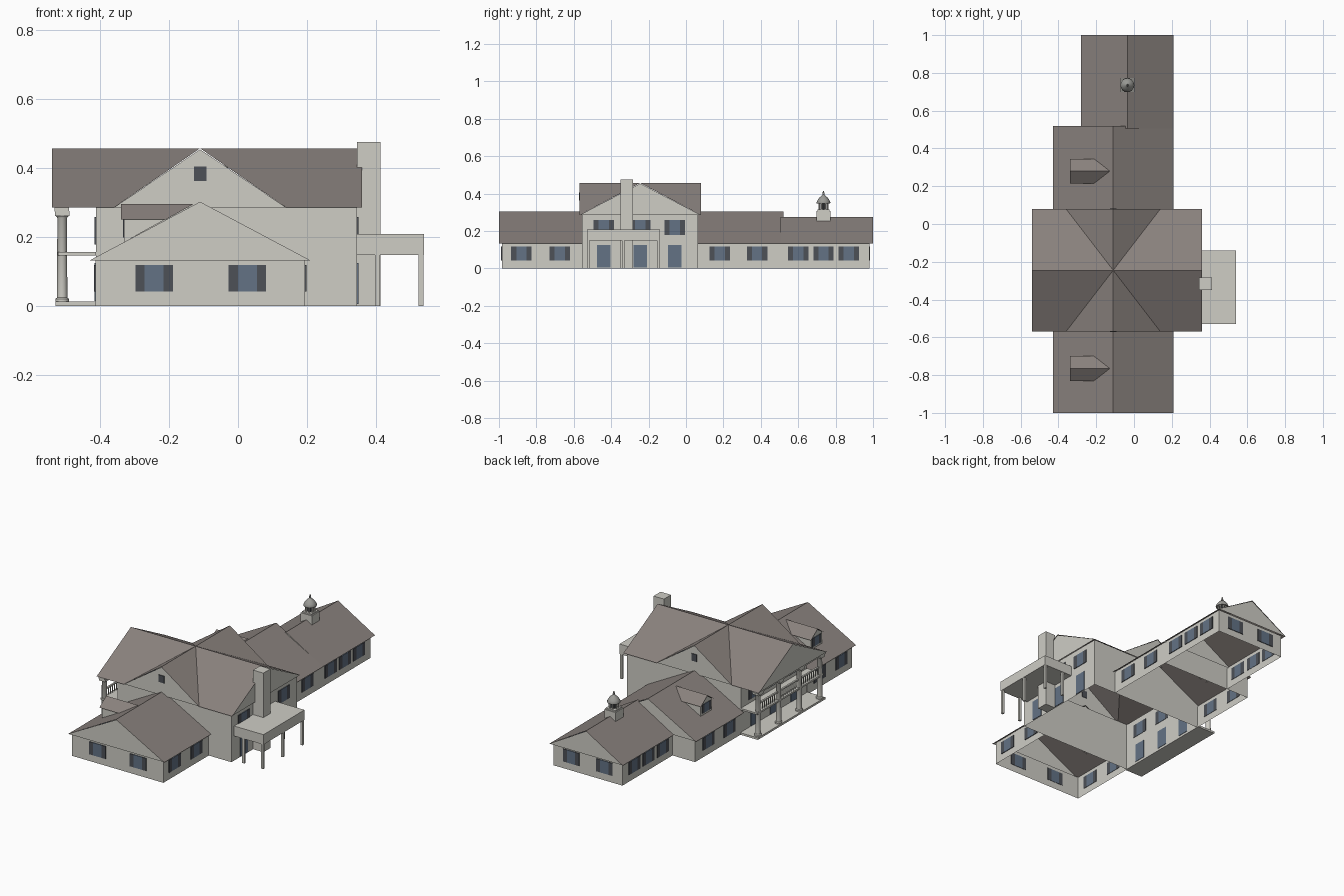
import bpy, math

if "Cube" in bpy.data.objects:
    bpy.data.objects.remove(bpy.data.objects["Cube"])


def material(name, r, g, b):
    m = bpy.data.materials.new(name)
    m.diffuse_color = (r, g, b, 1)
    m.use_nodes = True
    m.node_tree.nodes["Principled BSDF"].inputs["Base Color"].default_value = m.diffuse_color
    return m


WALL = material("pale_siding", 0.62, 0.61, 0.56)
ROOF = material("brown_shingle", 0.25, 0.22, 0.205)
GLASS = material("blue_glass", 0.125, 0.17, 0.235)
DARK = material("dark_shutter", 0.075, 0.082, 0.095)
METAL = material("grey_metal", 0.33, 0.33, 0.31)


def mesh(name, verts, faces, mat):
    me = bpy.data.meshes.new(name)
    me.from_pydata(verts, [], faces)
    me.materials.append(mat)
    ob = bpy.data.objects.new(name, me)
    bpy.context.collection.objects.link(ob)
    return ob


def box(name, x0, x1, y0, y1, z0, z1, mat=WALL, hollow=False):
    v = [(x, y, z) for z in (z0, z1) for x, y in ((x0, y0), (x1, y0), (x1, y1), (x0, y1))]
    f = [(0, 1, 5, 4), (1, 2, 6, 5), (2, 3, 7, 6), (3, 0, 4, 7)]
    if not hollow:
        f += [(3, 2, 1, 0), (4, 5, 6, 7)]
    return mesh(name, v, f, mat)


def lathe(name, cx, cy, profile, mat, n=12):
    v = [(cx + r * math.cos(2 * math.pi * i / n), cy + r * math.sin(2 * math.pi * i / n), z)
         for r, z in profile for i in range(n)]
    f = [(k * n + i, k * n + (i + 1) % n, (k + 1) * n + (i + 1) % n, (k + 1) * n + i)
         for k in range(len(profile) - 1) for i in range(n)]
    f += [tuple(reversed(range(n))), tuple(range(len(v) - n, len(v)))]
    ob = mesh(name, v, f, mat)
    bpy.context.view_layer.objects.active = ob
    ob.select_set(True)
    bpy.ops.object.shade_smooth_by_angle(angle=math.radians(40))
    ob.select_set(False)
    return ob


def plate(name, axis, sign, pos, a0, a1, z0, z1, mat):
    # thin panel lying on a wall that faces the given axis
    p0, p1 = sorted((pos - sign * 0.002, pos + sign * 0.004))
    if axis == "x":
        box(name, p0, p1, a0, a1, z0, z1, mat)
    else:
        box(name, a0, a1, p0, p1, z0, z1, mat)


def window(axis, sign, pos, c, z0=0.042, z1=0.118, glass=0.055, shutter=0.027):
    plate("window_glass", axis, sign, pos, c - glass / 2, c + glass / 2, z0, z1, GLASS)
    if shutter:
        for s in (-1, 1):
            a, b = sorted((c + s * glass / 2, c + s * (glass / 2 + shutter)))
            plate("shutter", axis, sign, pos, a, b, z0, z1, DARK)


# Single-storey wings: walls, gable roof along y, gable ends
def wing(name, x0, x1, y0, y1, ridge, eave, wall_y0, wall_y1):
    xm = (x0 + x1) / 2
    box(name + "_walls", x0 + 0.016, x1 - 0.016, wall_y0, wall_y1, 0, eave + 0.006, WALL, True)
    mesh(name + "_roof",
         [(x0, y0, eave), (xm, y0, ridge), (x1, y0, eave),
          (x0, y1, eave), (xm, y1, ridge), (x1, y1, eave)],
         [(0, 1, 4, 3), (1, 2, 5, 4)], ROOF)
    for y in (y0 + 0.003, y1 - 0.003):
        mesh(name + "_gable", [(x0, y, eave), (x1, y, eave), (xm, y, ridge - 0.003)],
             [(0, 1, 2)], WALL)


wing("front_wing", -0.43, 0.21, -1.0, -0.555, 0.305, 0.132, -0.985, -0.555)
wing("rear_wing", -0.43, 0.21, 0.065, 0.52, 0.305, 0.132, 0.065, 0.505)
wing("end_wing", -0.28, 0.21, 0.505, 1.0, 0.275, 0.132, 0.505, 0.98)

# Two-storey main block with crossed gable roof
X0, X1, Y0, Y1, E, R = -0.54, 0.36, -0.57, 0.08, 0.285, 0.457
CX, CY, HALF = -0.11, -0.245, 0.25
box("main_walls", -0.412, 0.345, -0.555, 0.065, 0, E + 0.006, WALL, True)
for y in (Y0, Y1):
    for s, xe in ((-1, X0), (1, X1)):
        xv = CX + s * HALF
        mesh("main_roof_slope", [(xe, y, E), (xv, y, E), (CX, CY, R), (xe, CY, R)],
             [(0, 1, 2, 3)], ROOF)
        mesh("cross_roof_slope", [(xv, y, E), (CX, y, R), (CX, CY, R)], [(0, 1, 2)], ROOF)
    sy = 1 if y > CY else -1
    yg = y - sy * 0.003
    mesh("cross_gable", [(CX - HALF, yg, E), (CX + HALF, yg, E), (CX, yg, R - 0.003)],
         [(0, 1, 2)], WALL)
    plate("gable_vent", "y", sy, yg, CX - 0.018, CX + 0.018, 0.362, 0.405, DARK)
for x in (X0 + 0.003, X1 - 0.003):
    mesh("main_gable", [(x, Y0, E), (x, Y1, E), (x, CY, R - 0.003)], [(0, 1, 2)], WALL)

# Dormers on the left slopes of the wings
for c in (-0.765, 0.28):
    mesh("dormer_roof",
         [(-0.34, c - 0.065, 0.25), (-0.34, c, 0.296), (-0.34, c + 0.065, 0.25),
          (-0.21, c - 0.065, 0.25), (-0.128, c, 0.296), (-0.21, c + 0.065, 0.25)],
         [(0, 1, 4, 3), (1, 2, 5, 4)], ROOF)
    mesh("dormer_walls",
         [(-0.33, c - 0.052, 0.185), (-0.33, c + 0.052, 0.185), (-0.33, c + 0.052, 0.257),
          (-0.33, c, 0.293), (-0.33, c - 0.052, 0.257), (-0.2, c - 0.052, 0.257),
          (-0.2, c + 0.052, 0.257)],
         [(0, 1, 2, 3, 4), (0, 4, 5), (1, 6, 2)], WALL)
    window("x", -1, -0.33, c, 0.198, 0.25, 0.04, 0.02)

# Windows and doors
for x in (-0.243, 0.027):
    window("y", -1, -0.985, x)
for x in (-0.145, 0.075):
    window("y", 1, 0.98, x)
for y in (-0.88, -0.675, 0.18, 0.38, 0.6, 0.735, 0.87):
    window("x", 1, 0.194, y)
    window("x", -1, -0.264 if y > 0.5 else -0.414, y)
for y in (-0.44, -0.245, -0.06):
    window("x", 1, 0.345, y, 0.178, 0.258)
    window("x", -1, -0.412, y, 0.178, 0.258)
    plate("side_door", "x", 1, 0.345, y - 0.036, y + 0.036, 0.005, 0.125, GLASS)
    plate("porch_door", "x", -1, -0.412, y - 0.036, y + 0.036, 0.014, 0.125, GLASS)

# Two-level porch on the left
box("porch_floor", -0.53, -0.412, -0.565, 0.075, 0, 0.012)
box("balcony_floor", -0.522, -0.412, -0.56, 0.07, 0.146, 0.156)
box("porch_beam", -0.532, -0.49, -0.565, 0.075, 0.274, 0.285)
box("balcony_rail", -0.516, -0.506, -0.54, 0.045, 0.198, 0.206)
for i in range(4):
    y = -0.54 + i * 0.195
    lathe("porch_column", -0.51, y,
          [(0.02, 0.012), (0.02, 0.02), (0.015, 0.024), (0.014, 0.255), (0.018, 0.26)], WALL)
    box("column_cap", -0.531, -0.489, y - 0.021, y + 0.021, 0.26, 0.275)
for i in range(1, 30):
    y = -0.54 + i * 0.0195
    box("baluster", -0.513, -0.509, y - 0.002, y + 0.002, 0.156, 0.198)

# Chimney and raised deck on the right
box("chimney", 0.345, 0.414, -0.35, -0.283, 0, 0.475)
box("side_deck", 0.345, 0.54, -0.53, -0.14, 0.148, 0.208)
for x, y in ((0.531, -0.522), (0.531, -0.335), (0.531, -0.148), (0.405, -0.522), (0.405, -0.148)):
    box("deck_post", x - 0.007, x + 0.007, y - 0.007, y + 0.007, 0, 0.148)

# Cupola on the end wing ridge
KX, KY = -0.035, 0.735
box("cupola_base", KX - 0.037, KX + 0.037, KY - 0.037, KY + 0.037, 0.235, 0.308)
box("cupola_ledge", KX - 0.032, KX + 0.032, KY - 0.032, KY + 0.032, 0.308, 0.316)
lathe("cupola_core", KX, KY, [(0.016, 0.316), (0.016, 0.35)], DARK, 8)
for i in range(8):
    a = math.pi / 8 + i * math.pi / 4
    lathe("cupola_pillar", KX + 0.024 * math.cos(a), KY + 0.024 * math.sin(a),
          [(0.005, 0.316), (0.005, 0.35)], WALL, 6)
lathe("cupola_dome", KX, KY,
      [(0.036, 0.348), (0.037, 0.354), (0.031, 0.366), (0.021, 0.38), (0.009, 0.389),
       (0.005, 0.395), (0.006, 0.401), (0.002, 0.414)], METAL, 16)
